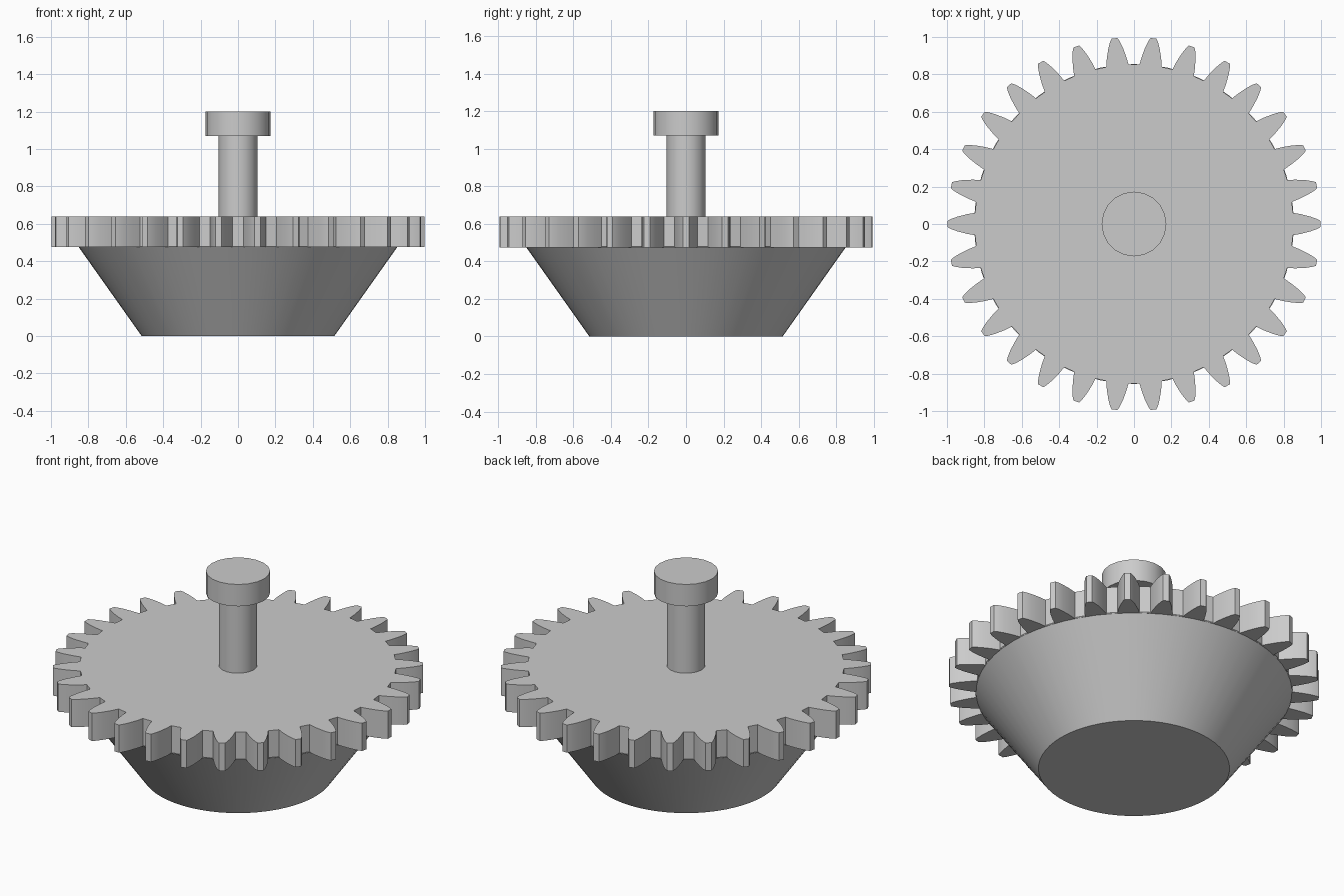
import bpy, bmesh, math

if "Cube" in bpy.data.objects:
    bpy.data.objects.remove(bpy.data.objects["Cube"])

grey = bpy.data.materials.new("plain_grey")
grey.diffuse_color = (0.6, 0.6, 0.6, 1)
grey.use_nodes = True
grey.node_tree.nodes["Principled BSDF"].inputs["Base Color"].default_value = grey.diffuse_color


def ring(radius, sides):
    return [(radius * math.cos(2 * math.pi * i / sides),
             radius * math.sin(2 * math.pi * i / sides)) for i in range(sides)]


def loft(name, lower, upper, z0, z1, smooth_angle):
    """Solid between two matching outlines at heights z0 and z1."""
    bm = bmesh.new()
    a = [bm.verts.new((x, y, z0)) for x, y in lower]
    b = [bm.verts.new((x, y, z1)) for x, y in upper]
    n = len(a)
    for i in range(n):
        j = (i + 1) % n
        bm.faces.new((a[i], a[j], b[j], b[i]))
    bm.faces.new(a[::-1])
    bm.faces.new(b)
    mesh = bpy.data.meshes.new(name)
    bm.to_mesh(mesh)
    bm.free()
    mesh.materials.append(grey)
    obj = bpy.data.objects.new(name, mesh)
    bpy.context.collection.objects.link(obj)
    bpy.ops.object.select_all(action='DESELECT')
    obj.select_set(True)
    bpy.context.view_layer.objects.active = obj
    bpy.ops.object.shade_smooth_by_angle(angle=math.radians(smooth_angle))


# Gear outline: half tooth as (distance out, half width), mirrored and repeated
TEETH = 30
half_tooth = [(0.850, 0.060), (0.895, 0.052), (0.945, 0.039), (0.980, 0.026), (0.998, 0.016)]
tooth = [(x, -y) for x, y in half_tooth] + half_tooth[::-1]
outline = []
for t in range(TEETH):
    c, s = math.cos(2 * math.pi * t / TEETH), math.sin(2 * math.pi * t / TEETH)
    outline += [(x * c - y * s, x * s + y * c) for x, y in tooth]

loft("gear_wheel", outline, outline, 0.475, 0.64, 20)

# Tapered body under the gear
loft("cone_body", ring(0.515, 60), ring(0.855, 60), 0.0, 0.48, 30)

# Spindle and its cap
loft("shaft", ring(0.105, 16), ring(0.105, 16), 0.63, 1.075, 30)
loft("shaft_cap", ring(0.173, 20), ring(0.173, 20), 1.07, 1.20, 30)
